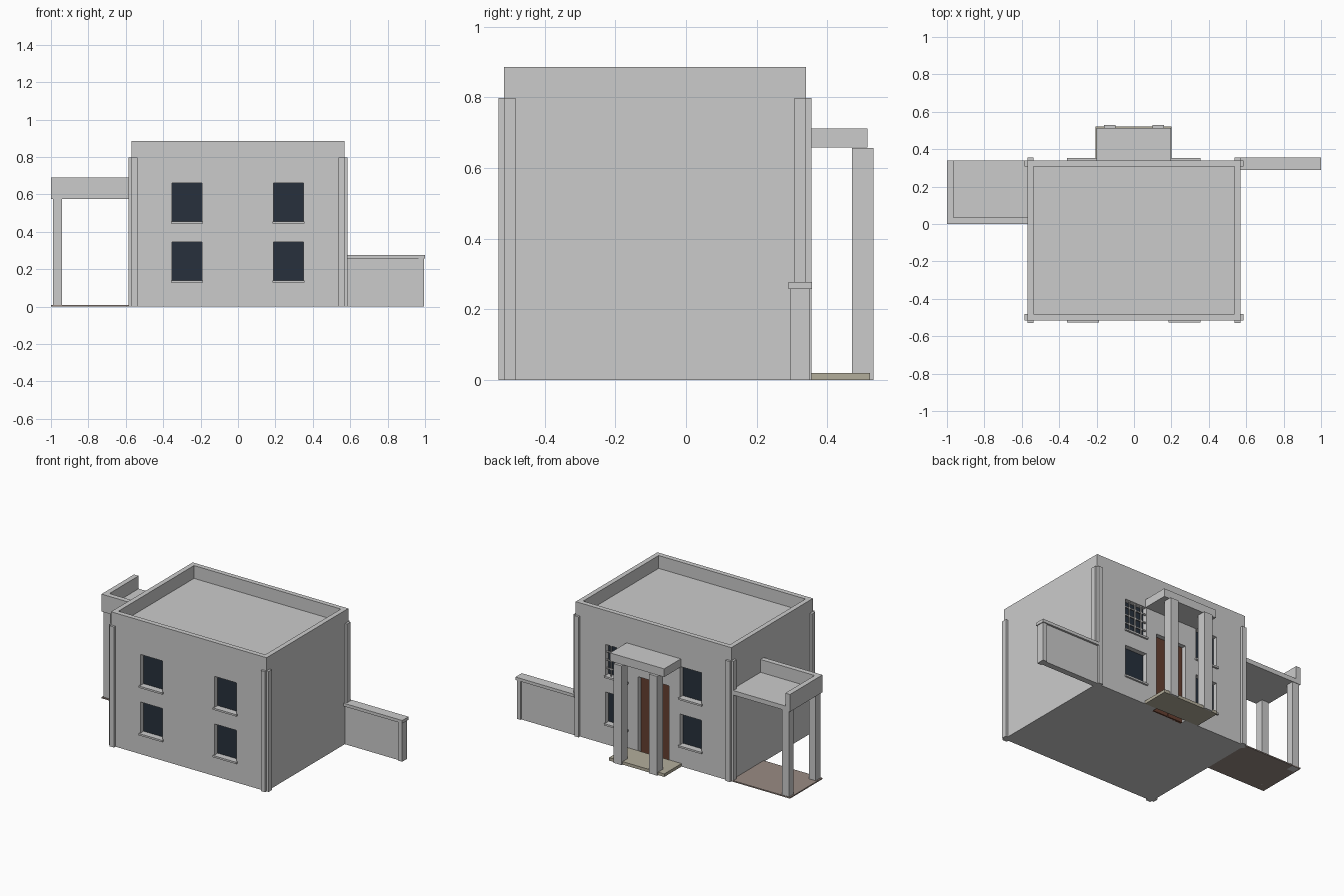
import bpy

if "Cube" in bpy.data.objects:
    bpy.data.objects.remove(bpy.data.objects["Cube"])

BACK, FRONT = 0.34, -0.515      # outer faces of the house walls
RECESS = 0.035                  # depth of window and door openings


def material(name, rgb):
    m = bpy.data.materials.new(name)
    m.diffuse_color = (*rgb, 1)
    m.use_nodes = True
    m.node_tree.nodes["Principled BSDF"].inputs["Base Color"].default_value = m.diffuse_color
    return m


GLASS = material("dark_glass", (0.02, 0.03, 0.045))
WOOD = material("brown_wood", (0.13, 0.05, 0.03))
PAVING = material("paving", (0.32, 0.26, 0.23))
STONE = material("step_stone", (0.45, 0.42, 0.33))


def box(name, x, y, z, mat=None):
    """Box from (min, max) pairs on each axis."""
    (x0, x1), (y0, y1), (z0, z1) = x, y, z
    bpy.ops.mesh.primitive_cube_add(
        size=1, location=((x0 + x1) / 2, (y0 + y1) / 2, (z0 + z1) / 2))
    o = bpy.context.object
    o.name = name
    o.scale = (x1 - x0, y1 - y0, z1 - z0)
    bpy.ops.object.transform_apply(location=False, rotation=False, scale=True)
    if mat:
        o.data.materials.append(mat)
    return o


def cut(target, x, y, z):
    """Subtract a box from the target."""
    cutter = box("cutter", x, y, z)
    cutter.hide_render = True
    mod = target.modifiers.new("cut", 'BOOLEAN')
    mod.operation = 'DIFFERENCE'
    mod.solver = 'EXACT'
    mod.object = cutter
    bpy.context.view_layer.objects.active = target
    bpy.ops.object.modifier_apply(modifier=mod.name)
    bpy.data.objects.remove(cutter)


# House body and roof parapet
house = box("house_walls", (-0.57, 0.57), (FRONT, BACK), (0, 0.8))
parapet = box("roof_parapet", (-0.57, 0.57), (FRONT, BACK), (0.8, 0.885))
cut(parapet, (-0.538, 0.538), (-0.482, 0.308), (0.7, 1.0))

# Cross-shaped corner pilasters
for sx in (-1, 1):
    for face, sy in ((FRONT, -1), (BACK, 1)):
        def span(a, b):
            return tuple(sorted((a, b)))
        box("corner_pilaster", span(sx * 0.538, sx * 0.57),
            span(face + sy * 0.015, face - sy * 0.033), (0, 0.798))
        box("corner_pilaster_side", span(sx * 0.538, sx * 0.585),
            span(face, face - sy * 0.033), (0, 0.798))

# Windows with sills on front and back
for cx in (-0.273, 0.27):
    for z0 in (0.14, 0.455):
        for face, s in ((FRONT, -1), (BACK, 1)):
            inner = face - s * RECESS
            wx, wz = (cx - 0.08, cx + 0.08), (z0, z0 + 0.205)
            cut(house, wx, tuple(sorted((inner, face + s * 0.05))), wz)
            box("window_glass", wx, tuple(sorted((inner - s * 0.004, inner + s * 0.004))), wz, GLASS)
            box("window_sill", (cx - 0.086, cx + 0.086),
                tuple(sorted((inner, face + s * 0.012))), (z0 - 0.012, z0))

# Bars over one upper back window
for i in (-1, 0, 1):
    x = 0.27 + i * 0.045
    box("window_bar_upright", (x - 0.004, x + 0.004), (0.328, 0.336), (0.455, 0.66))
    z = 0.558 + i * 0.055
    box("window_bar_cross", (0.19, 0.35), (0.328, 0.336), (z - 0.004, z + 0.004))

# Double door in its recess
cut(house, (-0.112, 0.112), (BACK - 0.04, 0.4), (-0.1, 0.51))
for x in ((-0.112, -0.002), (0.002, 0.112)):
    box("door_leaf", x, (0.295, 0.31), (0, 0.51), WOOD)
for x in (-0.018, 0.018):
    box("door_handle", (x - 0.004, x + 0.004), (0.31, 0.316), (0.22, 0.27))

# Porch: step, columns, canopy
box("porch_step", (-0.205, 0.2), (BACK, 0.52), (0, 0.02), STONE)
for cx in (-0.13, 0.13):
    box("porch_column", (cx - 0.03, cx + 0.03), (0.47, 0.53), (0, 0.657))
box("porch_canopy", (-0.2, 0.197), (BACK, 0.514), (0.658, 0.712))

# Carport: floor, posts, roof slab with an L-shaped parapet
box("carport_floor", (-1, -0.57), (0, BACK), (0, 0.008), PAVING)
for cy in (0.032, 0.312):
    box("carport_post", (-0.99, -0.94), (cy - 0.025, cy + 0.025), (0, 0.576))
box("carport_roof", (-1, -0.57), (0, BACK), (0.575, 0.605))
carport_parapet = box("carport_parapet", (-1, -0.57), (0, BACK), (0.605, 0.69))
cut(carport_parapet, (-0.966, -0.5), (0.034, 0.4), (0.5, 0.8))

# Garden wall with end pier and cap
box("garden_wall", (0.57, 0.98), (0.304, 0.343), (0, 0.257))
box("garden_wall_pier", (0.966, 0.995), (0.296, 0.35), (0, 0.257))
box("garden_wall_cap", (0.57, 1.0), (0.29, 0.356), (0.257, 0.277))
